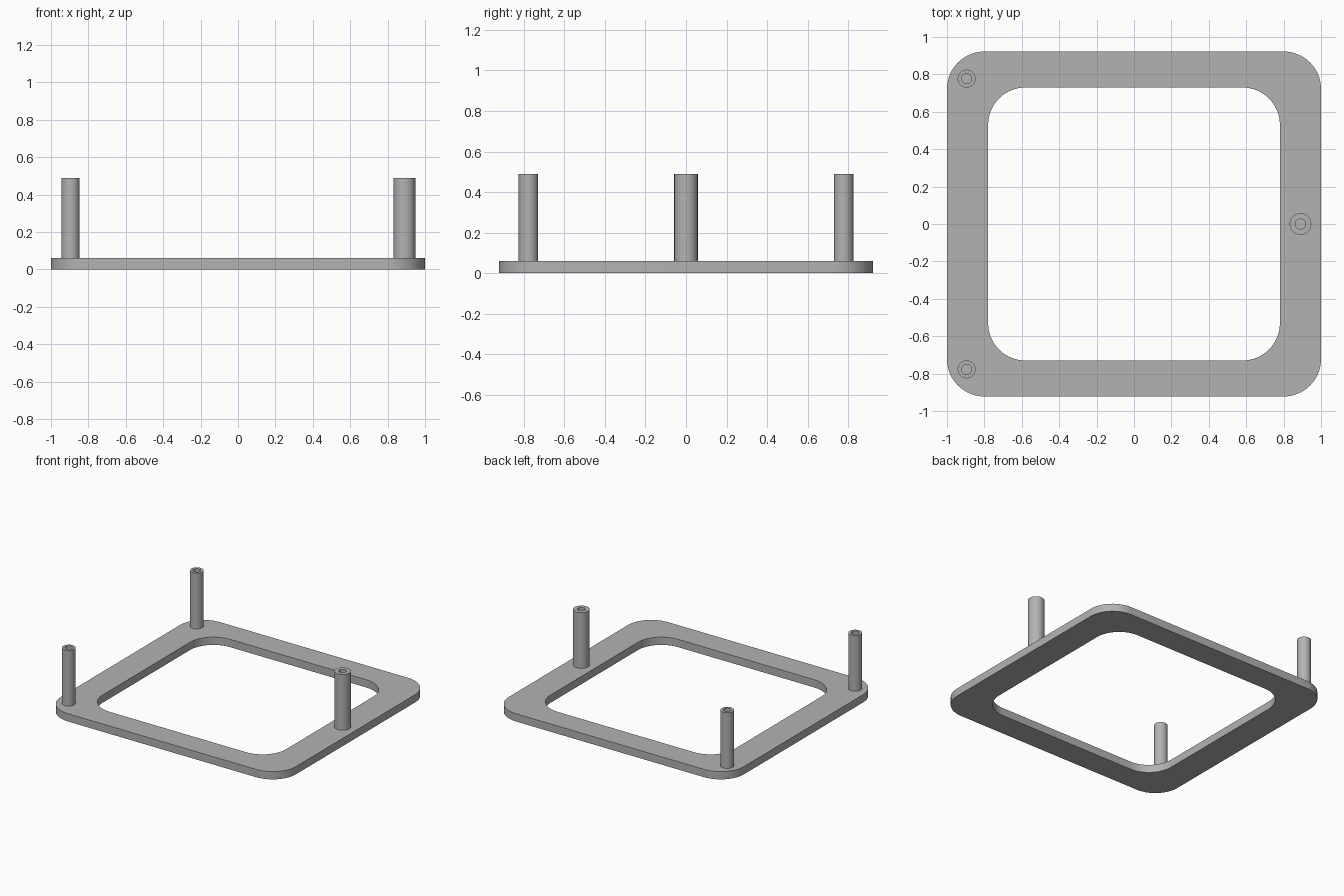
import bpy, bmesh
from math import sin, cos, pi

cube = bpy.data.objects.get("Cube")
if cube:
    bpy.data.objects.remove(cube, do_unlink=True)

PLATE_TOP, POST_TOP = 0.06, 0.488

grey = bpy.data.materials.new("plain grey")
grey.use_nodes = True
grey.diffuse_color = (0.45, 0.45, 0.45, 1)
grey.node_tree.nodes["Principled BSDF"].inputs["Base Color"].default_value = grey.diffuse_color


def rounded_rect(hx, hy, r, steps=16):
    """Counter-clockwise outline of a rounded rectangle."""
    pts = []
    for q, (sx, sy) in enumerate([(1, 1), (-1, 1), (-1, -1), (1, -1)]):
        for i in range(steps + 1):
            a = (q + i / steps) * pi / 2
            pts.append((sx * (hx - r) + r * cos(a), sy * (hy - r) + r * sin(a)))
    return pts


def circle(r, n=48):
    return [(r * cos(2 * pi * i / n), r * sin(2 * pi * i / n)) for i in range(n)]


def loft(name, rings, location=(0, 0, 0), closed=False):
    """Skin a list of (outline, z) rings; closed joins last to first, else caps the ends."""
    bm = bmesh.new()
    loops = [[bm.verts.new((x, y, z)) for x, y in outline] for outline, z in rings]
    n = len(loops[0])
    pairs = list(zip(loops, loops[1:] + loops[:1]))
    for a, b in pairs if closed else pairs[:-1]:
        for i in range(n):
            j = (i + 1) % n
            bm.faces.new((a[i], a[j], b[j], b[i]))
    if not closed:
        bm.faces.new(loops[0][::-1])
        bm.faces.new(loops[-1])
    bmesh.ops.recalc_face_normals(bm, faces=bm.faces)
    mesh = bpy.data.meshes.new(name)
    bm.to_mesh(mesh)
    bm.free()
    mesh.materials.append(grey)
    ob = bpy.data.objects.new(name, mesh)
    ob.location = location
    bpy.context.collection.objects.link(ob)
    bpy.ops.object.select_all(action='DESELECT')
    ob.select_set(True)
    bpy.context.view_layer.objects.active = ob
    bpy.ops.object.shade_smooth_by_angle()
    return ob


# Flat frame with a rounded opening
outer = rounded_rect(1, 0.922, 0.2)
inner = rounded_rect(0.78, 0.73, 0.2)
loft("base_frame", [(outer, 0), (outer, PLATE_TOP), (inner, PLATE_TOP), (inner, 0)], closed=True)


# Hollow standing posts, the bore ending at the frame
def post(name, x, y, radius, bore=0.027):
    wall, hole = circle(radius), circle(bore)
    loft(name, [(wall, PLATE_TOP - 0.01), (wall, POST_TOP), (hole, POST_TOP), (hole, PLATE_TOP)],
         location=(x, y, 0))


post("front_right_post", -0.895, -0.777, 0.048)
post("back_right_post", -0.895, 0.777, 0.048)
post("left_post", 0.89, 0, 0.058)
